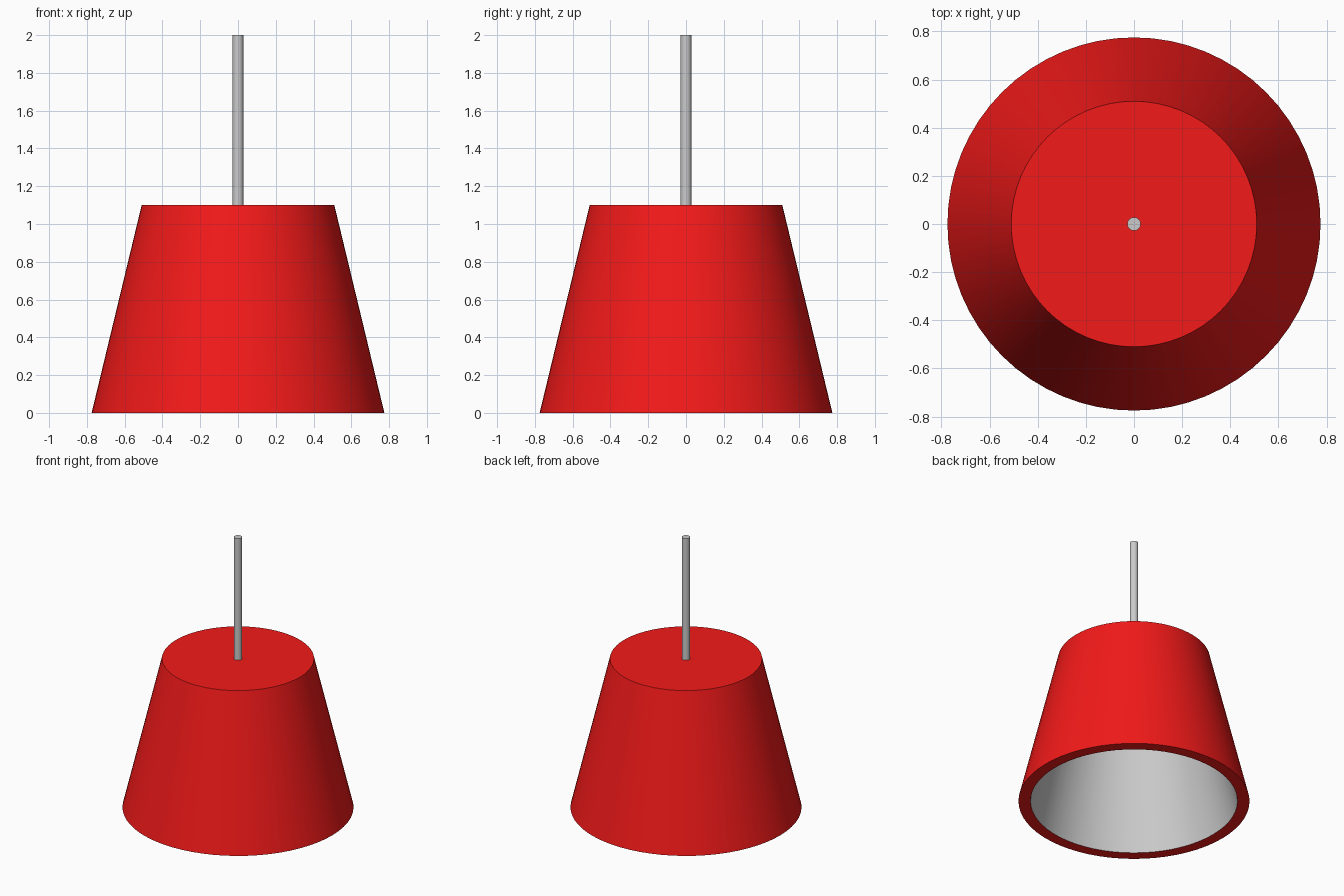
import bpy, bmesh, math

if "Cube" in bpy.data.objects:
    bpy.data.objects.remove(bpy.data.objects["Cube"])

SIDES = 64


def lathe(name, profile, colour=None, close_start=False, close_end=False):
    """Revolve (radius, z) points around z, optionally capping the ends."""
    bm = bmesh.new()
    rings = []
    for r, z in profile:
        rings.append([bm.verts.new((r * math.cos(2 * math.pi * i / SIDES),
                                    r * math.sin(2 * math.pi * i / SIDES), z))
                      for i in range(SIDES)])
    for a, b in zip(rings, rings[1:]):
        for i in range(SIDES):
            j = (i + 1) % SIDES
            bm.faces.new((a[i], a[j], b[j], b[i]))
    if close_start:
        bm.faces.new(rings[0][::-1])
    if close_end:
        bm.faces.new(rings[-1])
    mesh = bpy.data.meshes.new(name)
    bm.to_mesh(mesh)
    bm.free()
    ob = bpy.data.objects.new(name, mesh)
    bpy.context.collection.objects.link(ob)
    if colour:
        mat = bpy.data.materials.new(name + "_paint")
        mat.diffuse_color = colour
        mat.use_nodes = True
        mat.node_tree.nodes["Principled BSDF"].inputs["Base Color"].default_value = mat.diffuse_color
        mesh.materials.append(mat)
    bpy.ops.object.select_all(action='DESELECT')
    ob.select_set(True)
    bpy.context.view_layer.objects.active = ob
    bpy.ops.object.shade_smooth_by_angle(angle=math.radians(30))
    return ob


# Red outer shade: bottom rim, tapered wall, flat top
lathe("shade_outer", [(0.694, 0), (0.775, 0), (0.51, 1.10)],
      (0.9, 0.01, 0.01, 1), close_end=True)

# Grey lining facing inwards, closed under the top
lathe("shade_lining", [(0.45, 1.02), (0.694, 0)], close_start=False)
lining = bpy.data.objects["shade_lining"]
bm = bmesh.new()
bm.from_mesh(lining.data)
bmesh.ops.holes_fill(bm, edges=[e for e in bm.edges if all(v.co.z > 1 for v in e.verts)], sides=0)
for f in bm.faces:
    # normals point towards the cavity
    c = f.calc_center_median()
    if f.normal.x * c.x + f.normal.y * c.y > 0.01 or (c.xy.length < 0.01 and f.normal.z > 0):
        f.normal_flip()
bm.to_mesh(lining.data)
bm.free()
bpy.ops.object.shade_smooth_by_angle(angle=math.radians(30))

# Hanging rod
lathe("hanging_rod", [(0.028, 1.10), (0.028, 2.0)], close_start=True, close_end=True)
